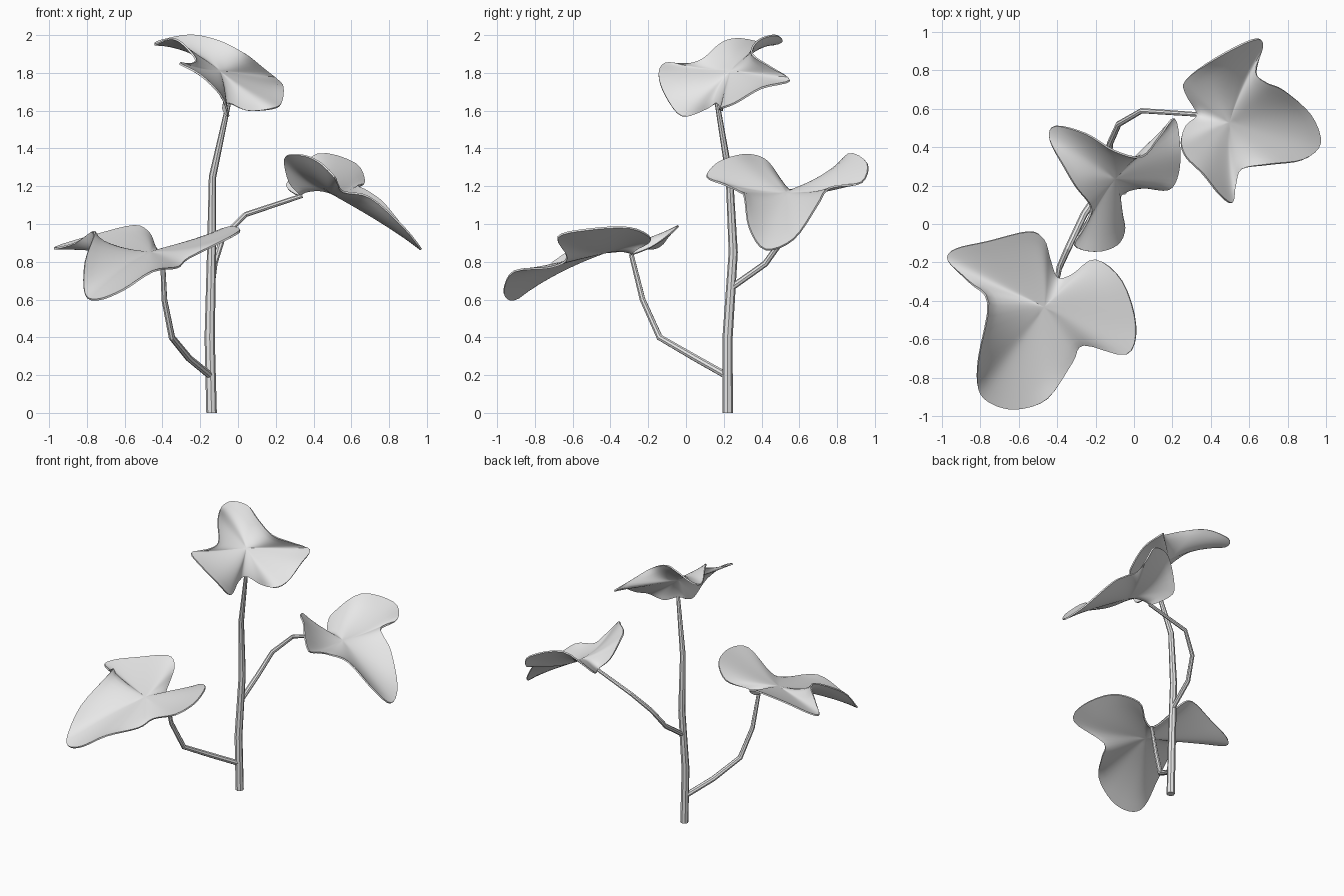
import bpy
import bmesh
from mathutils import Vector

RIM_STEPS = 4      # rim subdivisions between control points
RINGS = 10         # rings from leaf hub to rim
CURL = 1.95        # how late the blade curls away from its hub plane
THICKNESS = 0.01

cube = bpy.data.objects.get("Cube")
if cube:
    bpy.data.objects.remove(cube, do_unlink=True)

grey = bpy.data.materials.new("plain_grey")
grey.use_nodes = True
grey.diffuse_color = (0.8, 0.8, 0.8, 1)
grey.node_tree.nodes["Principled BSDF"].inputs["Base Color"].default_value = grey.diffuse_color


def activate(obj):
    bpy.ops.object.select_all(action="DESELECT")
    obj.select_set(True)
    bpy.context.view_layer.objects.active = obj


def tube(name, points, radii):
    """Tapered eight-sided tube along a bent path."""
    curve = bpy.data.curves.new(name, "CURVE")
    curve.dimensions = "3D"
    curve.bevel_depth = 1.0
    curve.bevel_resolution = 2
    curve.use_fill_caps = True
    spline = curve.splines.new("POLY")
    spline.points.add(len(points) - 1)
    for i, (target, co) in enumerate(zip(spline.points, points)):
        target.co = (*co, 1)
        blend = (i / (len(points) - 1)) ** 2
        target.radius = radii[0] + (radii[1] - radii[0]) * blend
    obj = bpy.data.objects.new(name, curve)
    bpy.context.collection.objects.link(obj)
    curve.materials.append(grey)
    activate(obj)
    bpy.ops.object.convert(target="MESH")
    bpy.ops.object.shade_smooth_by_angle()


def smooth_loop(points):
    """Closed smooth curve through the control points."""
    pts = [Vector(p) for p in points]
    count = len(pts)
    loop = []
    for i in range(count):
        a, b, c, d = (pts[(i + k) % count] for k in (-1, 0, 1, 2))
        for step in range(RIM_STEPS):
            t = step / RIM_STEPS
            loop.append(b + (c - a) * t / 2
                        + (a * 2 - b * 5 + c * 4 - d) * t ** 2 / 2
                        + (b * 3 - a - c * 3 + d) * t ** 3 / 2)
    return loop


def leaf(name, hub, rim_points):
    """Lobed leaf blade: rings curl from a flat hub out to a wavy rim."""
    rim = smooth_loop(rim_points)
    hub = Vector(hub)
    normal = Vector()
    for p, q in zip(rim, rim[1:] + rim[:1]):
        normal += (p - hub).cross(q - hub)
    normal.normalize()

    def blade_point(p, t):
        lift = normal * (p - hub).dot(normal)
        return hub + (p - hub - lift) * t + lift * t ** CURL

    bm = bmesh.new()
    centre = bm.verts.new(hub)
    rings = [[bm.verts.new(blade_point(p, r / RINGS)) for p in rim]
             for r in range(1, RINGS + 1)]
    for i in range(len(rim)):
        j = (i + 1) % len(rim)
        bm.faces.new((centre, rings[0][i], rings[0][j]))
        for inner, outer in zip(rings, rings[1:]):
            bm.faces.new((inner[i], outer[i], outer[j], inner[j]))
    inside = [centre] + [v for ring in rings[:-1] for v in ring]
    for _ in range(10):
        bmesh.ops.smooth_vert(bm, verts=inside, factor=0.5, use_axis_x=True,
                              use_axis_y=True, use_axis_z=True)
    mesh = bpy.data.meshes.new(name)
    bm.to_mesh(mesh)
    bm.free()
    mesh.materials.append(grey)
    obj = bpy.data.objects.new(name, mesh)
    bpy.context.collection.objects.link(obj)
    solid = obj.modifiers.new("thickness", "SOLIDIFY")
    solid.thickness = THICKNESS
    solid.offset = 0
    activate(obj)
    bpy.ops.object.modifier_apply(modifier=solid.name)
    bpy.ops.object.shade_smooth_by_angle()


# Main stem and the two leaf stalks
tube("main_stem",
     [(-.14, .22, 0), (-.15, .22, .4), (-.14, .25, .85),
      (-.135, .23, 1.25), (-.05, .165, 1.64)], (.028, .013))
tube("lower_stalk",
     [(-.15, .21, .2), (-.26, .05, .29), (-.35, -.14, .4),
      (-.39, -.23, .6), (-.4, -.29, .84)], (.019, .013))
tube("upper_stalk",
     [(-.14, .25, .67), (-.125, .42, .79), (-.08, .52, .93),
      (.04, .59, 1.05), (.34, .57, 1.15)], (.017, .012))

# Leaf blades: each rim runs from the stalk round the side, tip and other side
leaf("lower_leaf", (-.46, -.43, .85),
     [(-.4, -.28, .84), (-.44, -.18, .88), (-.47, -.08, .95),
      (-.55, -.04, .99), (-.76, -.09, .94), (-.93, -.13, .89),
      (-.97, -.19, .87), (-.86, -.3, .9), (-.76, -.41, .96),
      (-.81, -.7, .8), (-.81, -.86, .63), (-.74, -.935, .6),
      (-.61, -.965, .65), (-.45, -.91, .75), (-.32, -.72, .77),
      (-.26, -.63, .82), (-.04, -.68, .93), (.01, -.53, .97),
      (-.06, -.3, .98), (-.2, -.185, .92), (-.32, -.265, .86)])

leaf("top_leaf", (-.1, .24, 1.81),
     [(-.05, .165, 1.64), (.05, .19, 1.6), (.18, .18, 1.61),
      (.23, .26, 1.64), (.24, .4, 1.72), (.21, .55, 1.76),
      (.13, .45, 1.83), (.04, .35, 1.9), (-.1, .38, 1.97),
      (-.25, .47, 2), (-.41, .51, 1.97), (-.44, .44, 1.95),
      (-.36, .29, 1.98), (-.3, .19, 1.96), (-.225, .09, 1.875),
      (-.25, 0, 1.85), (-.31, -.11, 1.85), (-.2, -.145, 1.79),
      (-.09, -.11, 1.68), (-.05, -.02, 1.57), (-.08, .11, 1.61)])

leaf("side_leaf", (.49, .53, 1.165),
     [(.33, .57, 1.15), (.27, .51, 1.22), (.245, .43, 1.33),
      (.27, .35, 1.365), (.36, .26, 1.36), (.44, .16, 1.32),
      (.51, .11, 1.25), (.53, .2, 1.21), (.56, .285, 1.17),
      (.7, .31, 1.14), (.88, .335, .98), (.97, .42, .865),
      (.92, .57, .92), (.78, .695, 1.1), (.69, .735, 1.17),
      (.635, .79, 1.2), (.67, .93, 1.22), (.62, .96, 1.32),
      (.42, .86, 1.37), (.27, .75, 1.23), (.27, .68, 1.18)])
